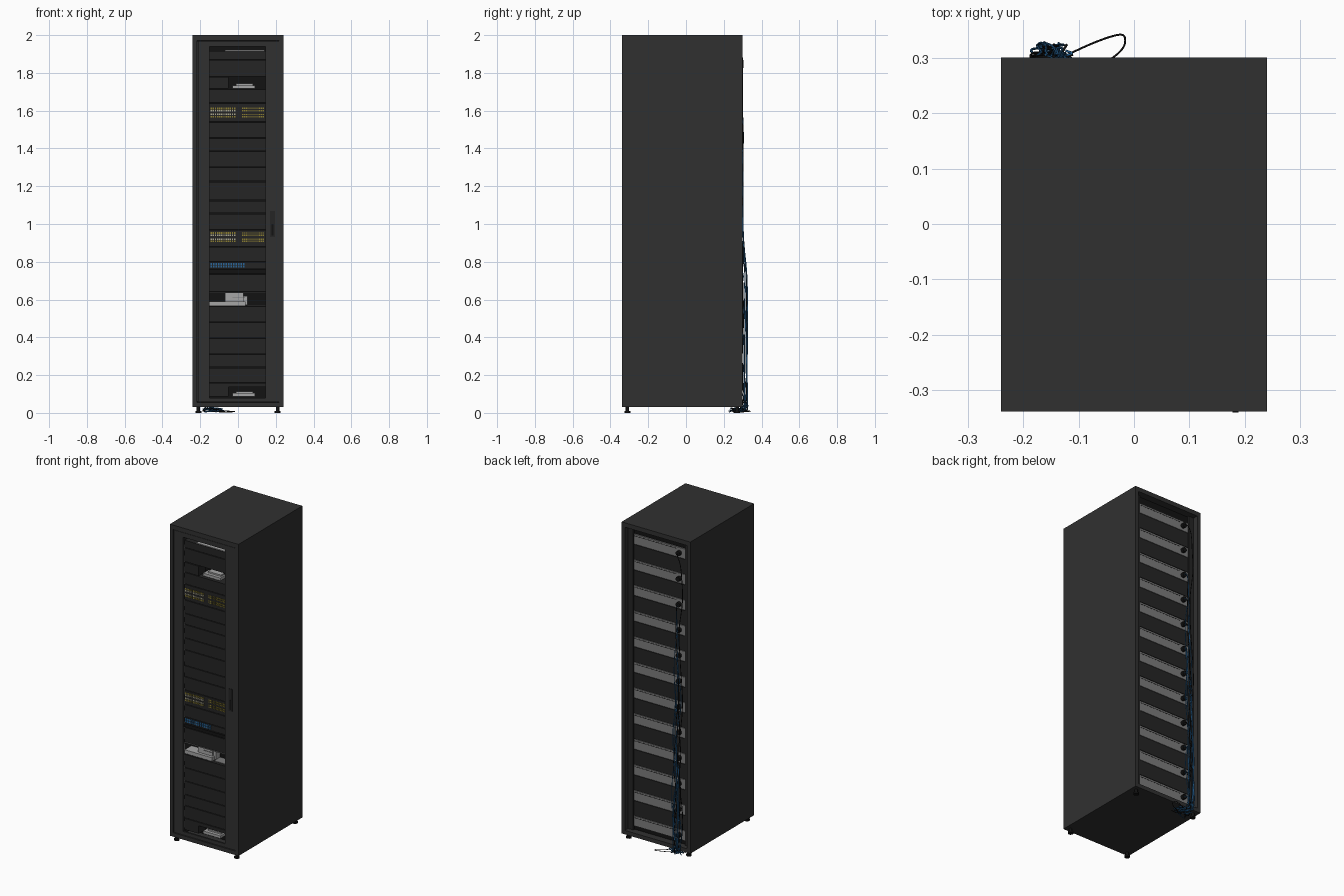
import bpy, bmesh, random
from mathutils import Matrix, Vector

random.seed(4)
cube = bpy.data.objects.get("Cube")
if cube:
    bpy.data.objects.remove(cube, do_unlink=True)


def material(name, r, g, b):
    m = bpy.data.materials.new(name)
    m.use_nodes = True
    m.diffuse_color = (r, g, b, 1)
    shader = m.node_tree.nodes["Principled BSDF"]
    shader.inputs["Base Color"].default_value = (r, g, b, 1)
    shader.inputs["Roughness"].default_value = 0.7
    return m


CASE = material("charcoal case", .03, .03, .03)
UNIT = material("dark equipment", .018, .018, .018)
BLACK = material("black", .006, .006, .006)
LIGHT = material("light grey", .38, .38, .38)
GREY = material("vent grey", .2, .2, .2)
YELLOW = material("port yellow", .26, .21, .03)
PALE = material("port cream", .42, .4, .28)
BLUE = material("cable blue", .02, .13, .32)


def finish(name, bm, mat):
    mesh = bpy.data.meshes.new(name)
    bm.to_mesh(mesh)
    bm.free()
    mesh.materials.append(mat)
    ob = bpy.data.objects.new(name, mesh)
    bpy.context.collection.objects.link(ob)
    return ob


def boxes(name, mat, bounds):
    """One mesh of boxes, each given as x, y and z ranges."""
    bm = bmesh.new()
    for x0, x1, y0, y1, z0, z1 in bounds:
        size = Vector((x1 - x0, y1 - y0, z1 - z0))
        mid = Vector((x0 + x1, y0 + y1, z0 + z1)) / 2
        place = Matrix.LocRotScale(mid, None, size)
        bmesh.ops.create_cube(bm, size=1, matrix=place)
    finish(name, bm, mat)


def frame(outer, inner, y0, y1):
    """Four bars around a rectangular opening."""
    a, b, c, d = outer
    e, f, g, h = inner
    return [(a, e, y0, y1, c, d), (f, b, y0, y1, c, d),
            (e, f, y0, y1, c, g), (e, f, y0, y1, h, d)]


def cylinders(name, mat, items, axis="Z"):
    """Items are centre, radius, depth."""
    bm = bmesh.new()
    turn = Matrix.Rotation(1.5708 if axis == "Y" else 0, 4, "X")
    for mid, radius, depth in items:
        bmesh.ops.create_cone(bm, cap_ends=True, segments=16, radius1=radius, radius2=radius,
                              depth=depth, matrix=Matrix.Translation(mid) @ turn)
    ob = finish(name, bm, mat)
    bpy.ops.object.select_all(action="DESELECT")
    ob.select_set(True)
    bpy.context.view_layer.objects.active = ob
    bpy.ops.object.shade_smooth_by_angle()


# Case: open front and back
FRONT, BACK = -.338, .3
opening = (-.218, .218, .055, 1.972)
boxes("case", CASE, frame((-.24, .24, .03, 2), opening, FRONT, BACK))
boxes("core", BLACK, [(-.218, .218, -.25, .255, .055, 1.972)])

# Door with a tall window
window = (-.15, .145, .08, 1.94)
boxes("front_door", CASE, frame((-.213, .216, .058, 1.969), window, -.335, -.324))
boxes("door_handle_plate", UNIT, [(.17, .195, -.338, -.335, .93, 1.07)])
boxes("door_handle_grip", BLACK, [(.178, .188, -.34, -.337, .94, 1.0)])

# Front units, with gaps left for the open bays
edges = [.085, .135, .16, .24, .31, .395, .48, .565, .64, .735, .76, .8, .88, .97,
         1.055, 1.125, 1.225, 1.3, 1.385, 1.455, 1.54, 1.64, 1.715, 1.78, 1.87, 1.918]
bays = (.085, .565, 1.715)
gap = .002
units = [(-.15, .145, -.321, -.25, lo + gap, hi - gap)
         for lo, hi in zip(edges, edges[1:]) if lo not in bays]
boxes("front_units", UNIT, units)
boxes("front_rails", UNIT, [(-.218, -.152, -.322, -.25, .06, 1.97), (.147, .218, -.322, -.25, .06, 1.97)])
boxes("top_unit_lid", LIGHT, [(-.07, .14, -.318, -.25, 1.916, 1.92)])
boxes("unit_divider", BLACK, [(-.15, .145, -.323, -.32, .737, .758)])

# Perforated rail edge
holes = [.1 + .07 * i for i in range(26)]
boxes("rail_edge", LIGHT, [(-.152, -.15, -.325, -.322, z, z + .04) for z in holes])

# Small bays with a low pale device
for place, z in (("lower", .087), ("upper", 1.717)):
    boxes(place + "_bay_cover", UNIT, [(-.15, -.05, -.321, -.25, z, z + .06)])
    boxes(place + "_bay_lining", BLACK, [(-.05, .145, -.252, -.249, z, z + .06)])
    boxes(place + "_bay_device", LIGHT, [(-.03, .09, -.305, -.25, z, z + .017),
                                         (-.01, .08, -.285, -.25, z, z + .026)])

# Wide bay with an open keyboard shelf
boxes("shelf", LIGHT, [(-.15, .04, -.318, -.25, .567, .59),
                       (-.07, .03, -.3, -.25, .59, .634),
                       (.03, .05, -.29, -.25, .57, .62)])
boxes("shelf_details", GREY, [(-.03, .035, -.303, -.3, .61, .614),
                              (.05, .145, -.31, -.25, .567, .571),
                              (-.15, .145, -.32, -.31, .635, .639)])


# Port panels
def ports(name, mat, x0, x1, rows, count, height):
    step = (x1 - x0) / count
    boxes(name, mat, [(x0 + step * i, x0 + step * (i + .6), -.324, -.32, z - height / 2, z + height / 2)
                      for z in rows for i in range(count)])


for place, z in (("upper", 1.59), ("middle", .93)):
    rows = (z - .022, z - .01, z + .01, z + .022)
    ports(place + "_left_ports", PALE, -.145, -.01, rows[1:3], 12, .008)
    ports(place + "_left_port_lights", YELLOW, -.145, -.01, rows[::3], 12, .009)
    ports(place + "_right_ports", YELLOW, .02, .143, rows, 12, .007)
ports("patch_panel_plugs", BLUE, -.145, .04, (.775, .789), 14, .011)

# Back of the equipment: vents, blank panels and sockets
pitch, top = .162, 1.925
levels = [top - pitch * i for i in range(12)]
boxes("back_vents", GREY, [(-.18, .18, .25, .264, z - .062, z) for z in levels])
boxes("vent_slots", UNIT, [(-.12, .175, .263, .265, z - .012, z - .009) for z in levels])
boxes("back_blanks", UNIT, [(-.18, .18, .25, .264, z - pitch + .003, z - .065) for z in levels[:-1]])
boxes("back_rails", UNIT, [(-.218, -.182, .25, .268, .055, 1.972), (.182, .218, .25, .268, .055, 1.972)])
cylinders("power_sockets", BLACK, [((-.14, .273, z - .032), .015, .02) for z in levels], "Y")

# Feet
corners = [(x, y) for x in (-.21, .21) for y in (-.31, .27)]
cylinders("foot_stems", BLACK, [((x, y, .02), .009, .03) for x, y in corners])
cylinders("foot_pads", BLACK, [((x, y, .005), .016, .01) for x, y in corners])


# Cables drop from the sockets and tangle on the floor
def cables(name, mat, paths, radius):
    curve = bpy.data.curves.new(name, "CURVE")
    curve.dimensions = "3D"
    curve.bevel_depth = radius
    curve.bevel_resolution = 1
    curve.resolution_u = 6
    for points in paths:
        s = curve.splines.new("NURBS")
        s.points.add(len(points) - 1)
        for p, co in zip(s.points, points):
            p.co = (*co, 1)
        s.order_u = 4
        s.use_endpoint_u = True
    curve.materials.append(mat)
    bpy.context.collection.objects.link(bpy.data.objects.new(name, curve))


def drop(z, bulge):
    x = random.uniform(-.18, -.13)
    path = [(-.14, .28, z), (-.14, .3, z), (x, .303, z - .03)]
    while z > .25:
        z -= .15
        out = bulge if z < .85 else 0
        path.append((x + random.uniform(-.02, .02), .296 + random.uniform(0, .01) + out, max(z, .1)))
    path.append((x, .31 + bulge, .005))
    for _ in range(4):
        path.append((random.uniform(-.2, -.06), random.uniform(.22, .325), random.uniform(.003, .03)))
    return path


starts = [z - .032 for z in levels]
cables("power_cables", BLACK, [drop(z, random.uniform(0, .02)) for z in starts[::2]], .0022)
cables("data_cables", BLUE, [drop(z, random.uniform(0, .025)) for z in starts[2:]], .0022)
cables("loose_cable", BLACK, [[(-.13, .3, .01), (-.08, .325, .01), (-.03, .343, .01),
                               (-.01, .343, .008), (-.02, .3, .004), (-.1, .27, .004)]], .0018)
